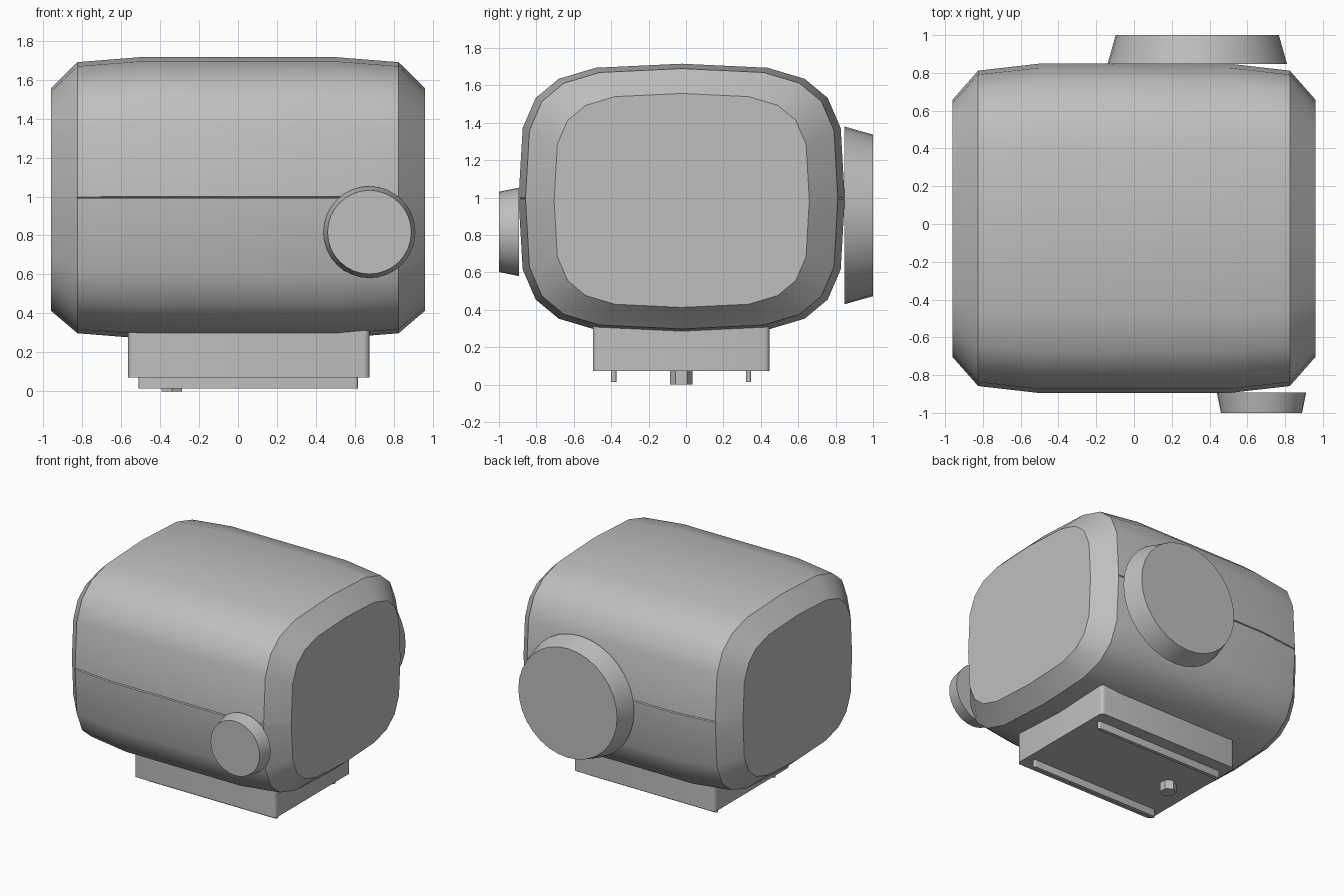
import bpy, bmesh, math
from mathutils import Matrix, Vector

if "Cube" in bpy.data.objects:
    bpy.data.objects.remove(bpy.data.objects["Cube"])

grey = bpy.data.materials.new("light_grey")
grey.diffuse_color = (0.52, 0.52, 0.51, 1)
grey.use_nodes = True
grey.node_tree.nodes["Principled BSDF"].inputs["Base Color"].default_value = grey.diffuse_color


def finish(name, bm, angle=30):
    bmesh.ops.recalc_face_normals(bm, faces=bm.faces)
    me = bpy.data.meshes.new(name)
    bm.to_mesh(me)
    bm.free()
    me.materials.append(grey)
    ob = bpy.data.objects.new(name, me)
    bpy.context.collection.objects.link(ob)
    bpy.ops.object.select_all(action='DESELECT')
    ob.select_set(True)
    bpy.context.view_layer.objects.active = ob
    bpy.ops.object.shade_smooth_by_angle(angle=math.radians(angle))
    return ob


# Main housing: rounded-rectangle sections lofted along x
QUARTER = [(0.975, 0.524), (0.895, 0.747), (0.754, 0.888), (0.526, 0.97)]


def profile(groove):
    """Unit outline; the sides carry a thin seam groove."""
    half = [(1, -0.007), (1 - groove, 0), (1, 0.007)] + QUARTER + [(0, 1)]
    half += [(-a, b) for a, b in reversed(QUARTER)]
    lower = [(-1, 0.007), (groove - 1, 0), (-1, -0.007)]
    lower += [(-a, -b) for a, b in QUARTER] + [(0, -1)]
    lower += [(a, -b) for a, b in reversed(QUARTER)]
    return half + lower


# x, half width, half height, seam depth
SECTIONS = [(0.96, 0.682, 0.572, 0), (0.826, 0.834, 0.695, 0),
            (0.825, 0.835, 0.696, 0.01), (0.5, 0.872, 0.722, 0.01)]
loft = [(-x, w, h, g) for x, w, h, g in SECTIONS] + SECTIONS[::-1]
bm = bmesh.new()
rings = []
for x, w, h, g in loft:
    cz = 0.985 if abs(x) > 0.9 else 0.994
    rings.append([bm.verts.new((x, -0.023 + w * a, cz + h * b)) for a, b in profile(g)])
n = len(rings[0])
for r0, r1 in zip(rings, rings[1:]):
    for i in range(n):
        j = (i + 1) % n
        bm.faces.new((r0[i], r0[j], r1[j], r1[i]))
bm.faces.new(rings[0])
bm.faces.new(rings[-1])
housing = finish("housing", bm, 38)
# keep the rims of the end caps sharp
for e in housing.data.edges:
    if all(abs(housing.data.vertices[v].co.x) > 0.95 for v in e.vertices):
        e.use_edge_sharp = True


# Tapered round knobs, axis along y
def knob(name, x, z, y0, y1, r0, r1, sides):
    bm = bmesh.new()
    turn = Matrix.Rotation(-math.pi / 2, 4, 'X')  # local z -> +y
    if y1 < y0:
        y0, y1, r0, r1 = y1, y0, r1, r0
    bmesh.ops.create_cone(bm, cap_ends=True, segments=sides, radius1=r0, radius2=r1,
                          depth=y1 - y0,
                          matrix=Matrix.Translation((x, (y0 + y1) / 2, z)) @ turn)
    return finish(name, bm)


knob("front_knob", 0.675, 0.817, -0.893, -1.0, 0.236, 0.215, 32)
knob("back_knob", 0.335, 0.905, 0.848, 1.0, 0.475, 0.432, 32)


# Mounting foot and its underside rails: boxes with rounded vertical edges
def box(name, lo, hi, radius):
    bm = bmesh.new()
    lo, hi = Vector(lo), Vector(hi)
    bmesh.ops.create_cube(bm, size=1, matrix=Matrix.Translation((lo + hi) / 2)
                          @ Matrix.Diagonal((*(hi - lo), 1)))
    upright = [e for e in bm.edges if abs(e.verts[0].co.z - e.verts[1].co.z) > 1e-4]
    bmesh.ops.bevel(bm, geom=upright, offset=radius, segments=4, profile=0.5,
                    affect='EDGES')
    return finish(name, bm)


box("foot", (-0.565, -0.498, 0.072), (0.675, 0.447, 0.33), 0.03)
for side, y in (("front", -0.386), ("back", 0.334)):
    box("rail_" + side, (-0.51, y - 0.014, 0.014), (0.615, y + 0.014, 0.08), 0.0125)

# Hexagonal peg under the foot
bm = bmesh.new()
bmesh.ops.create_cone(bm, cap_ends=True, segments=6, radius1=0.06, radius2=0.06, depth=0.08,
                      matrix=Matrix.Translation((-0.34, -0.025, 0.04)))
xs = max(v.co.x for v in bm.verts) + 0.34
if xs > 0.056:  # corners point along y
    bmesh.ops.rotate(bm, verts=bm.verts, cent=(-0.34, -0.025, 0),
                     matrix=Matrix.Rotation(math.pi / 6, 3, 'Z'))
finish("peg", bm)
